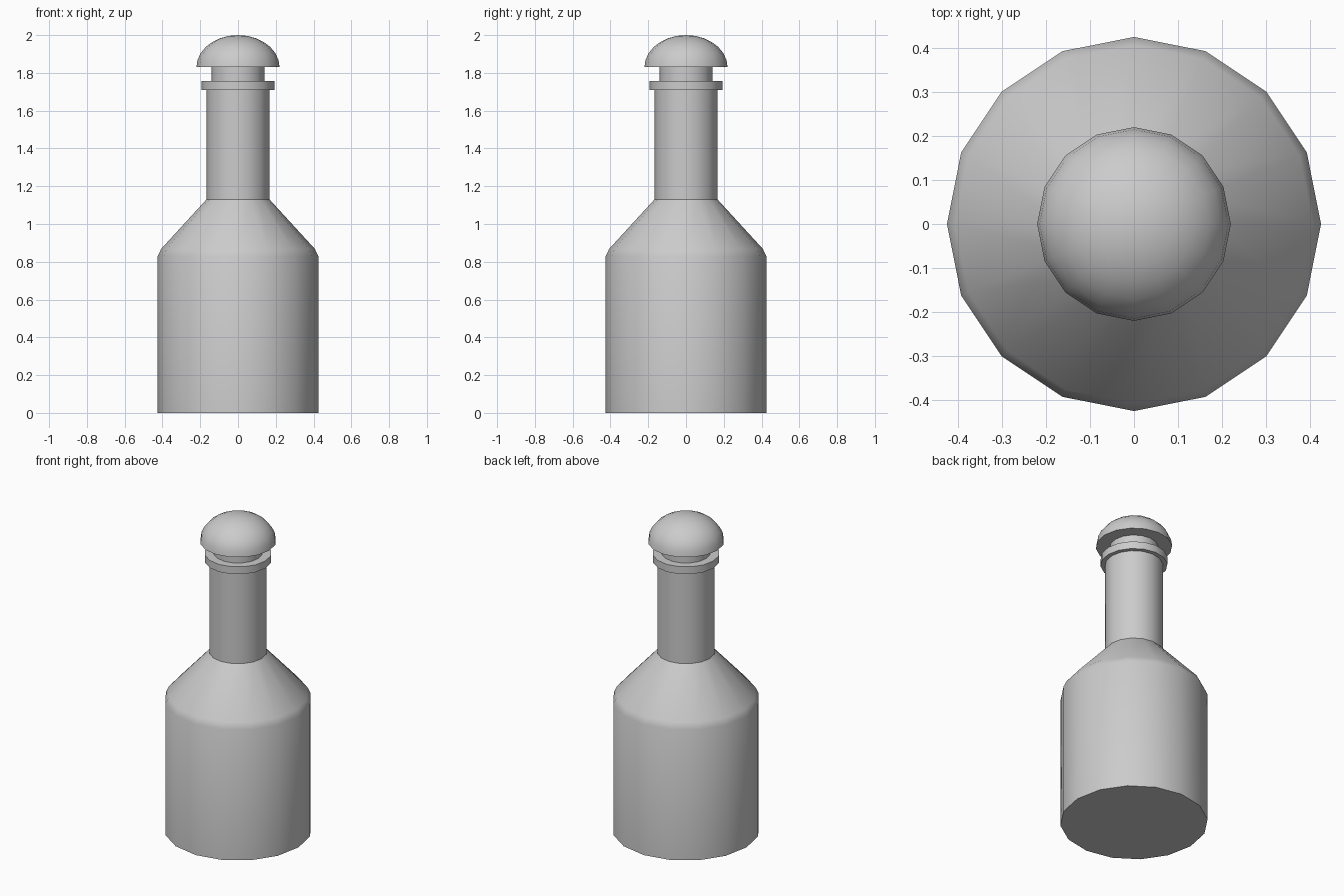
import bpy, bmesh
from math import sin, cos, pi, radians

if "Cube" in bpy.data.objects:
    bpy.data.objects.remove(bpy.data.objects["Cube"])

SIDES = 16


def lathe(name, profile):
    """Revolve (radius, z) points around z; radius 0 makes a pole, open ends are capped."""
    bm = bmesh.new()
    rings = []
    for r, z in profile:
        if r == 0:
            rings.append([bm.verts.new((0, 0, z))] * SIDES)
        else:
            rings.append([bm.verts.new((r * cos(2 * pi * i / SIDES),
                                        r * sin(2 * pi * i / SIDES), z))
                          for i in range(SIDES)])
    for low, high in zip(rings, rings[1:]):
        for i in range(SIDES):
            j = (i + 1) % SIDES
            corners = [low[i], low[j], high[j], high[i]]
            bm.faces.new(list(dict.fromkeys(corners)))
    for ring, (r, z) in ((rings[0], profile[0]), (rings[-1], profile[-1])):
        if r > 0:
            bm.faces.new(ring)
    bmesh.ops.recalc_face_normals(bm, faces=bm.faces)
    mesh = bpy.data.meshes.new(name)
    bm.to_mesh(mesh)
    bm.free()
    obj = bpy.data.objects.new(name, mesh)
    bpy.context.collection.objects.link(obj)
    bpy.ops.object.select_all(action='DESELECT')
    obj.select_set(True)
    bpy.context.view_layer.objects.active = obj
    bpy.ops.object.shade_smooth_by_angle(angle=radians(30))
    return obj


# Bottle: body, softened shoulder, neck and lip ring
lathe("bottle", [(0.425, 0), (0.425, 0.83), (0.407, 0.868), (0.167, 1.13),
                 (0.167, 1.71), (0.193, 1.71), (0.193, 1.757), (0.14, 1.757)])

# Stopper: plug with a rounded, slightly flattened cap
STEPS = 7
dome = [(0.22 * cos(pi / 2 * k / STEPS), 1.83 + 0.17 * sin(pi / 2 * k / STEPS))
        for k in range(STEPS)]
lathe("stopper", [(0.14, 1.757), (0.14, 1.83)] + dome + [(0, 2.0)])
